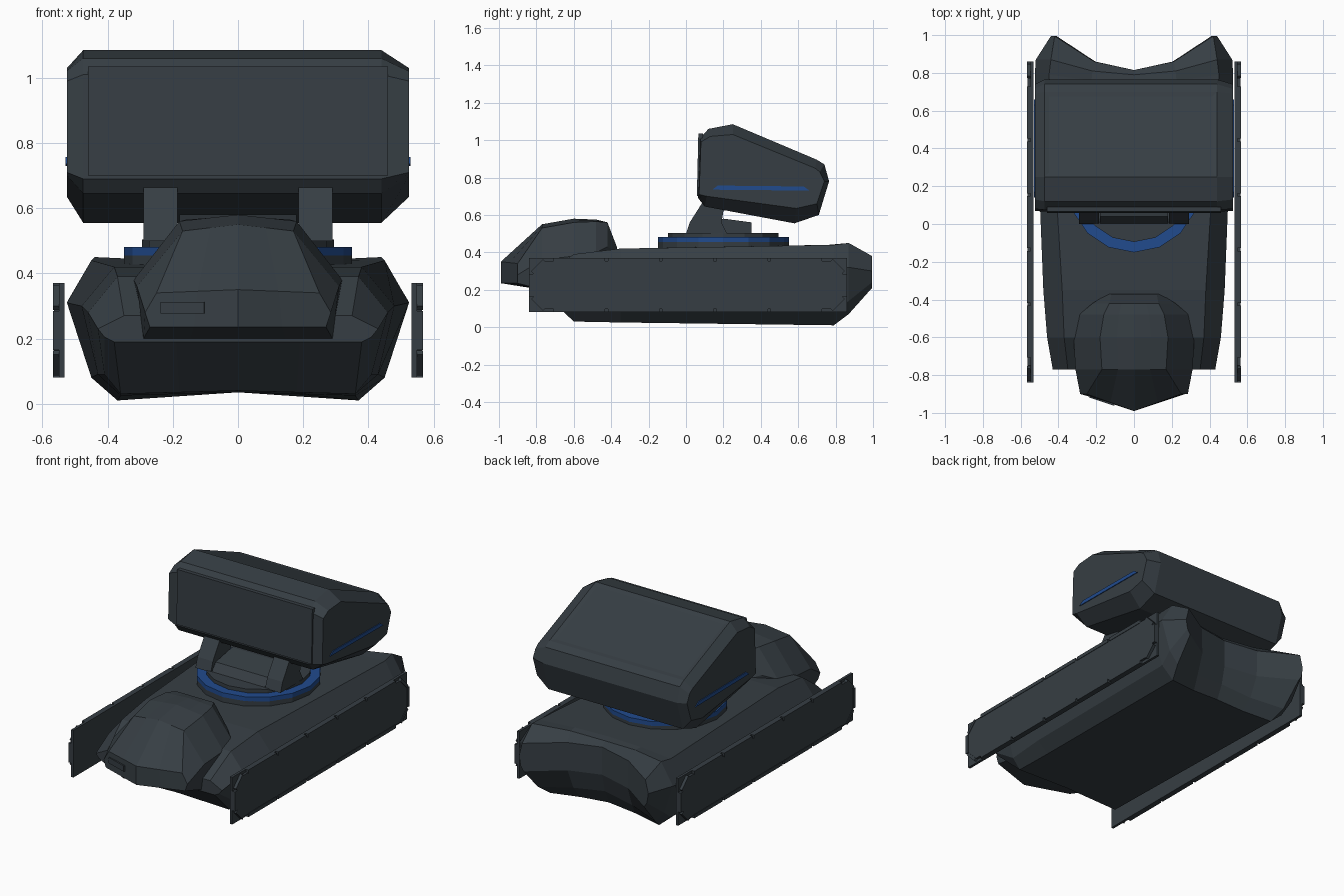
import bpy, bmesh, math
from mathutils import Vector, Matrix

cube = bpy.data.objects.get("Cube")
if cube:
    bpy.data.objects.remove(cube, do_unlink=True)


def material(name, rgb):
    m = bpy.data.materials.new(name)
    m.use_nodes = True
    m.diffuse_color = (*rgb, 1)
    m.node_tree.nodes["Principled BSDF"].inputs["Base Color"].default_value = (*rgb, 1)
    return m


slate = material("dark slate", (0.037, 0.048, 0.057))
blue = material("deep blue", (0.015, 0.07, 0.27))


def finish(name, bm, mat):
    bmesh.ops.recalc_face_normals(bm, faces=bm.faces)
    mesh = bpy.data.meshes.new(name)
    bm.to_mesh(mesh)
    bm.free()
    mesh.materials.append(mat)
    obj = bpy.data.objects.new(name, mesh)
    bpy.context.collection.objects.link(obj)
    return obj


def box(name, center, size, rot=(0, 0, 0)):
    bm = bmesh.new()
    bmesh.ops.create_cube(bm, size=1, matrix=Matrix.Diagonal((*size, 1)))
    obj = finish(name, bm, slate)
    obj.location, obj.rotation_euler = center, rot


def cylinder(name, center, radius, height, mat):
    bm = bmesh.new()
    bmesh.ops.create_cone(bm, cap_ends=True, segments=16, radius1=radius,
                          radius2=radius, depth=height)
    finish(name, bm, mat).location = center


def side_prism(name, profile, x0, x1, mat=slate):
    """Extrude a (y, z) profile from x0 to x1."""
    bm = bmesh.new()
    face = bm.faces.new([bm.verts.new((x0, y, z)) for y, z in profile])
    new = bmesh.ops.extrude_face_region(bm, geom=[face])["geom"]
    bmesh.ops.translate(bm, vec=(x1 - x0, 0, 0),
                        verts=[v for v in new if isinstance(v, bmesh.types.BMVert)])
    finish(name, bm, mat)


def body_loft(name, sections, bend):
    """Symmetric body: each section is y, centre shift, belly lift, crown, then (width, z) upward.
    The bend is the share of the centre shift reached at half width."""
    bm = bmesh.new()
    rings = []
    for y, shift, lift, crown, pts in sections:
        (wb, zb), (wt, zt) = pts[0], pts[-1]
        low = bm.verts.new((0, y + shift, zb + lift))
        high = bm.verts.new((0, y + shift, zt + crown))
        half = [(wb / 2, y + bend * shift, zb + lift / 2)] + [(w, y, z) for w, z in pts]
        half.append((wt / 2, y + bend * shift, zt + crown / 2))
        right, left = ([bm.verts.new((s * a, b, c)) for a, b, c in half] for s in (1, -1))
        rings.append((low, right, high, left))
    flat = [[lo] + r + [hi] + l[::-1] for lo, r, hi, l in rings]
    for a, b in zip(flat, flat[1:]):
        for i in range(len(a)):
            j = (i + 1) % len(a)
            bm.faces.new((a[i], a[j], b[j], b[i]))
    # End caps, split into columns so that notches and points stay crisp
    for low, right, high, left in (rings[0], rings[-1]):
        for side in (right, left):
            bm.faces.new((low, side[0], side[-1], high))
            bm.faces.new(side)
    finish(name, bm, slate)


# Hull with sloped bow and notched stern
body_loft("hull", [
    (-0.77, 0, 0, 0, [(0.38, 0.19), (0.41, 0.205), (0.43, 0.23), (0.35, 0.27)]),
    (-0.60, 0, 0.01, 0, [(0.36, 0.03), (0.41, 0.09), (0.46, 0.28), (0.37, 0.39)]),
    (-0.35, 0, 0.01, 0, [(0.36, 0.025), (0.43, 0.09), (0.48, 0.30), (0.38, 0.42)]),
    (0.79, -0.04, 0.025, 0, [(0.37, 0.01), (0.45, 0.08), (0.525, 0.31), (0.45, 0.44)]),
    (0.87, -0.08, 0.05, -0.02, [(0.40, 0.07), (0.46, 0.14), (0.52, 0.32), (0.44, 0.45)]),
    (0.995, -0.18, 0.02, 0.02, [(0.41, 0.21), (0.43, 0.24), (0.44, 0.30), (0.42, 0.38)]),
], bend=0.75)

# Faceted cabin at the bow
body_loft("cabin", [
    (-0.90, -0.09, 0, 0.01, [(0.27, 0.235), (0.285, 0.28), (0.25, 0.34)]),
    (-0.77, 0, 0, 0.02, [(0.29, 0.20), (0.31, 0.36), (0.17, 0.53)]),
    (-0.60, 0, 0, 0.02, [(0.29, 0.22), (0.32, 0.38), (0.18, 0.56)]),
    (-0.48, 0, 0, 0.01, [(0.27, 0.30), (0.29, 0.40), (0.16, 0.565)]),
    (-0.42, 0, 0, 0, [(0.20, 0.34), (0.22, 0.43), (0.13, 0.56)]),
    (-0.37, 0, 0, 0, [(0.13, 0.37), (0.14, 0.40), (0.12, 0.43)]),
], bend=0.5)


def chamfered(y, z, cut):
    """Eight corners of a chamfered rectangle centred on the skirt."""
    mid = Vector((0.01, 0.225))
    quarter = [(y, z - cut), (y - cut, z)]
    pts = quarter + [(-a, b) for a, b in quarter[::-1]]
    pts += [(-a, -b) for a, b in pts]
    return [mid + Vector(p) for p in pts]


# Track skirts: backing, raised chamfered plate and separate rim links
for side, s in (("left", 1), ("right", -1)):
    box(f"{side}_skirt_backing", (s * 0.541, 0.01, 0.225), (0.016, 1.70, 0.29))
    side_prism(f"{side}_skirt_plate", chamfered(0.83, 0.128, 0.07), s * 0.533, s * 0.564)
    for edge, z in (("upper", 0.359), ("lower", 0.091)):
        up = 1 if edge == "upper" else -1
        for i in range(5):
            box(f"{side}_{edge}_link_{i + 1}", (s * 0.55, 0.01 + (i - 2) * 0.29, z),
                (0.034, 0.275, 0.022))
        for end, e in (("rear", 1), ("front", -1)):
            box(f"{side}_{end}_{edge}_corner_link",
                (s * 0.55, 0.01 + e * 0.80, 0.225 + up * 0.10),
                (0.034, 0.09, 0.018), rot=(-e * up * math.pi / 4, 0, 0))
    for end, e in (("rear", 1), ("front", -1)):
        box(f"{side}_{end}_end_link", (s * 0.55, 0.01 + e * 0.839, 0.225), (0.034, 0.022, 0.12))

# Single lamp slot on the bow
box("lamp_slot", (-0.17, -0.936, 0.295), (0.14, 0.009, 0.035), rot=(0, 0, -0.322))

# Turntable with blue ring
cylinder("turret_collar", (0, 0.2, 0.435), 0.35, 0.04, slate)
cylinder("turret_ring", (0, 0.2, 0.468), 0.35, 0.027, blue)
cylinder("turret_disc", (0, 0.2, 0.482), 0.295, 0.044, slate)
side_prism("turret_neck", [(0.00, 0.5), (0.04, 0.55), (0.20, 0.58), (0.35, 0.56), (0.35, 0.5)],
           -0.18, 0.18)

# Twin arms that carry the launcher
for side, s in (("left", 1), ("right", -1)):
    side_prism(f"{side}_launcher_arm",
               [(0.00, 0.50), (0.02, 0.56), (0.09, 0.67), (0.13, 0.70), (0.30, 0.68),
                (0.20, 0.62), (0.19, 0.56), (0.22, 0.50)], s * 0.185, s * 0.29)

# Launcher box: full profile in the middle, reduced on the outer sides, fuller on the right
inner = [(0.065, 0.69), (0.075, 1.01), (0.12, 1.06), (0.25, 1.085), (0.70, 0.895),
         (0.74, 0.87), (0.765, 0.78), (0.71, 0.60), (0.58, 0.555), (0.10, 0.645)]
outer = [(0.07, 0.71), (0.08, 0.99), (0.13, 1.02), (0.25, 1.03), (0.69, 0.85),
         (0.715, 0.83), (0.74, 0.78), (0.70, 0.66), (0.59, 0.635), (0.11, 0.70)]
bm = bmesh.new()
loops = [[bm.verts.new((x, y, z)) for y, z in prof]
         for x, prof in ((-0.525, outer), (-0.475, inner), (0.44, inner), (0.525, outer))]
for a, b in zip(loops, loops[1:]):
    for i in range(len(a)):
        j = (i + 1) % len(a)
        bm.faces.new((a[i], a[j], b[j], b[i]))
bm.faces.new(loops[0])
bm.faces.new(loops[-1])
bmesh.ops.recalc_face_normals(bm, faces=bm.faces)
# Recessed panel on the largest upward face
roof = max((f for f in bm.faces if f.normal.z > 0.5), key=lambda f: f.calc_area())
bmesh.ops.inset_individual(bm, faces=[roof], thickness=0.035, depth=-0.005)
finish("launcher_box", bm, slate)

# Launcher front plate
side_prism("launcher_front_plate", [(0.058, 0.70), (0.066, 1.035), (0.09, 1.035), (0.08, 0.70)],
           -0.46, 0.46)

# Blue side stripes
for side, s in (("left", 1), ("right", -1)):
    side_prism(f"{side}_launcher_stripe",
               [(0.14, 0.735), (0.17, 0.757), (0.63, 0.752), (0.66, 0.73)],
               s * 0.522, s * 0.530, blue)
